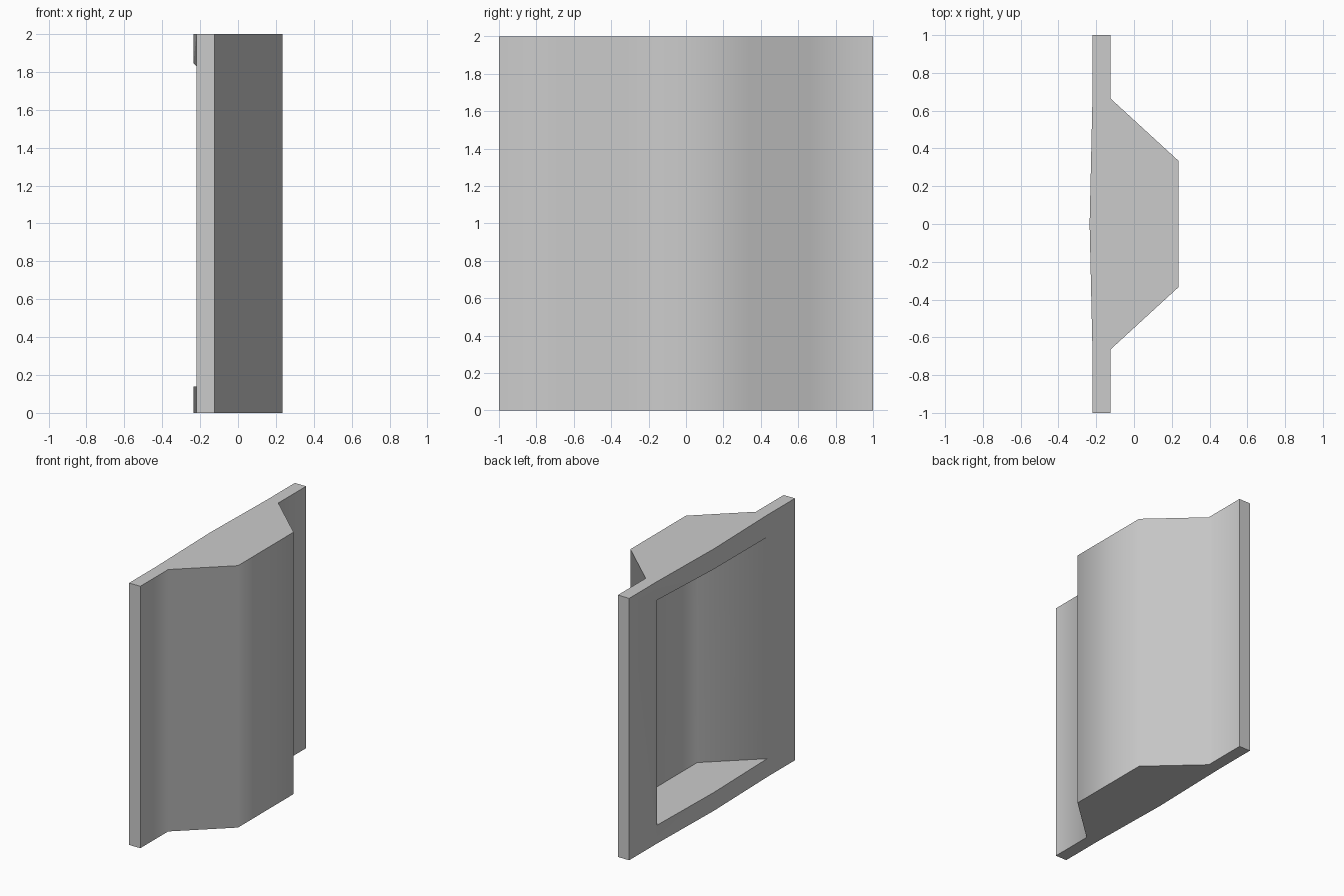
import bpy, bmesh
from math import radians

if "Cube" in bpy.data.objects:
    bpy.data.objects.remove(bpy.data.objects["Cube"])


def prism(name, outline, z0, z1):
    """Extrude an xy outline; z0 and z1 are heights or functions of (x, y)."""
    level = lambda z, p: z(*p) if callable(z) else z
    bm = bmesh.new()
    low = [bm.verts.new((*p, level(z0, p))) for p in outline]
    high = [bm.verts.new((*p, level(z1, p))) for p in outline]
    n = len(outline)
    bm.faces.new(low)
    bm.faces.new(high)
    for i in range(n):
        j = (i + 1) % n
        bm.faces.new((low[i], low[j], high[j], high[i]))
    bmesh.ops.recalc_face_normals(bm, faces=bm.faces[:])
    mesh = bpy.data.meshes.new(name)
    bm.to_mesh(mesh)
    bm.free()
    obj = bpy.data.objects.new(name, mesh)
    bpy.context.collection.objects.link(obj)
    return obj


def mirrored(half):
    """Complete a half outline (y >= 0) across the x axis."""
    return half + [(x, -y) for x, y in reversed(half) if y > 0]


BACK, STEP, FACE = -0.22, -0.125, 0.235
WALL = STEP - BACK

# Solid folded panel with a slightly bowed back
panel = prism("folded_panel", mirrored(
    [(-0.235, 0), (BACK, 0.665), (BACK, 1), (STEP, 1),
     (STEP, 0.665), (FACE, 0.335)]), 0, 2)

# Pocket behind the fold, leaving closed ends at top and bottom
pocket = prism("pocket_cutter", mirrored(
    [(-0.4, 0.665), (BACK, 0.665), (FACE - WALL, 0.335)]),
    0.14, lambda x, y: 1.845 + 0.02 * y)
pocket.hide_render = True

cut = panel.modifiers.new("pocket", 'BOOLEAN')
cut.operation = 'DIFFERENCE'
cut.solver = 'EXACT'
cut.object = pocket
bpy.context.view_layer.objects.active = panel
panel.select_set(True)
bpy.ops.object.modifier_apply(modifier=cut.name)
bpy.data.objects.remove(pocket)

# Soft folds, crisp rims
bpy.ops.object.shade_smooth_by_angle(angle=radians(50))
